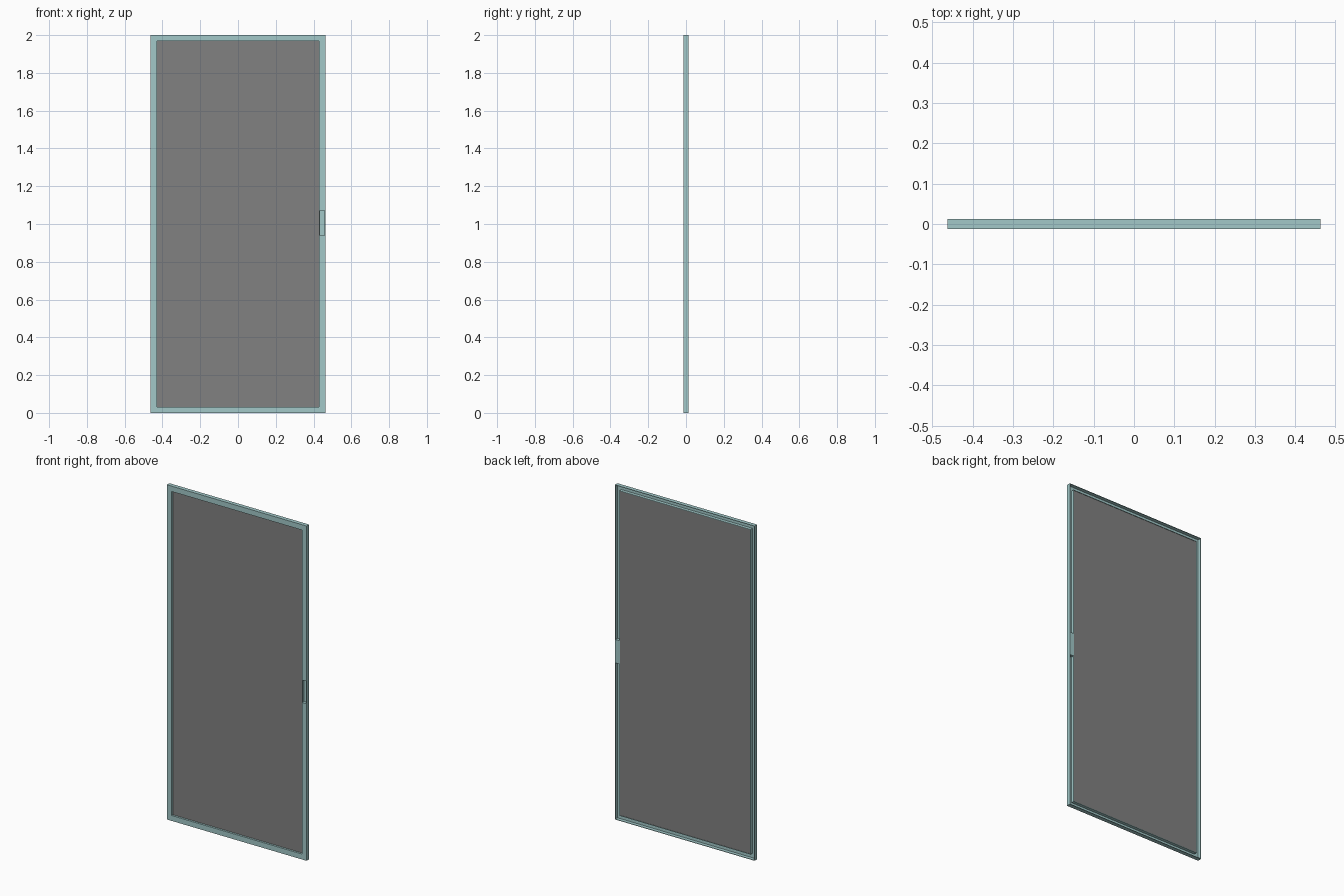
import bpy, bmesh

if "Cube" in bpy.data.objects:
    bpy.data.objects.remove(bpy.data.objects["Cube"])

W, H, D = 0.462, 2.0, 0.012      # half width, height, half depth
BAR, T = 0.032, 0.003            # frame bar width, wall thickness
Z0, Z1 = 0.935, 1.075            # handle span


def material(name, rgb):
    m = bpy.data.materials.new(name)
    m.diffuse_color = (*rgb, 1)
    m.use_nodes = True
    m.node_tree.nodes["Principled BSDF"].inputs["Base Color"].default_value = m.diffuse_color
    return m


teal = material("frame_teal", (0.36, 0.58, 0.58))
grey = material("screen_grey", (0.22, 0.22, 0.22))


def finish(name, bm, mat=None):
    bmesh.ops.recalc_face_normals(bm, faces=bm.faces)
    me = bpy.data.meshes.new(name)
    bm.to_mesh(me)
    bm.free()
    ob = bpy.data.objects.new(name, me)
    bpy.context.collection.objects.link(ob)
    if mat:
        me.materials.append(mat)
    return ob


def add_box(bm, x, y, z):
    vs = bmesh.ops.create_cube(bm, size=1)["verts"]
    for v in vs:
        v.co = [r[0] + (c + 0.5) * (r[1] - r[0]) for r, c in zip((x, y, z), v.co)]


# Frame: channel section open to the back, swept round with mitred corners
profile = [(0, -D), (BAR, -D), (BAR, D - 0.002), (BAR - T, D - 0.002),
           (BAR - T, -D + T), (T, -D + T), (T, D), (0, D)]
bm = bmesh.new()
rings = [[bm.verts.new((sx * (W - d), y, H - d if top else d)) for d, y in profile]
         for sx, top in ((-1, 0), (1, 0), (1, 1), (-1, 1))]
n = len(profile)
for i in range(4):
    a, b = rings[i], rings[(i + 1) % 4]
    for j in range(n):
        k = (j + 1) % n
        bm.faces.new((a[j], a[k], b[k], b[j]))
frame = finish("door_frame", bm, teal)

# Opening for the recessed pull in the right bar
XA, XB = W - BAR + T, W - T
bm = bmesh.new()
add_box(bm, (XA + 0.0005, XB - 0.0005), (-D - 0.01, -D + T + 0.003), (Z0 + T, Z1 - T))
cutter = finish("handle_cutter", bm)
cutter.hide_render = True
cutter.hide_set(True)
cut = frame.modifiers.new("handle_opening", "BOOLEAN")
cut.object = cutter
cut.solver = "EXACT"

# Handle cup: back plate with end walls, filling the channel
bm = bmesh.new()
add_box(bm, (XA, XB), (D - 0.005, D - 0.002), (Z0, Z1))
for z in (Z0, Z1 - T):
    add_box(bm, (XA, XB), (-D + T, D - 0.005), (z, z + T))
finish("handle_cup", bm, teal)

# Screen sheet held between the inner walls
bm = bmesh.new()
add_box(bm, (-W + BAR, W - BAR), (0.0, 0.008), (BAR, H - BAR))
finish("screen_panel", bm, grey)
